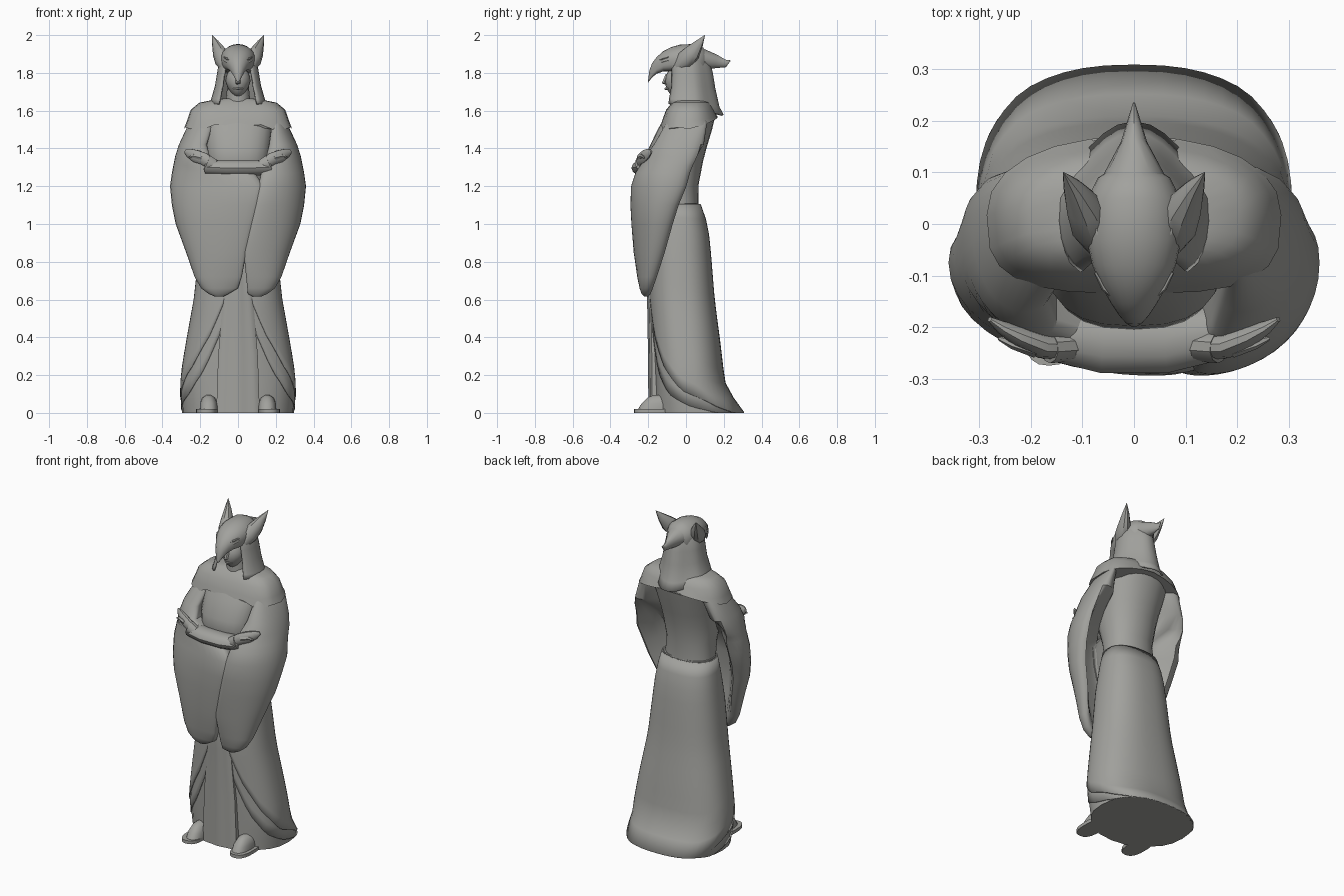
import bpy, bmesh, math
from mathutils import Vector

if "Cube" in bpy.data.objects:
    bpy.data.objects.remove(bpy.data.objects["Cube"])

stone = bpy.data.materials.new("grey_stone")
stone.diffuse_color = (0.36, 0.36, 0.34, 1)
stone.use_nodes = True
stone.node_tree.nodes["Principled BSDF"].inputs["Base Color"].default_value = stone.diffuse_color


def finish(name, bm):
    bmesh.ops.recalc_face_normals(bm, faces=bm.faces)
    me = bpy.data.meshes.new(name)
    bm.to_mesh(me)
    bm.free()
    ob = bpy.data.objects.new(name, me)
    me.materials.append(stone)
    bpy.context.collection.objects.link(ob)
    return ob


def loft(name, rings, closed=True, caps=True):
    """Skin a list of equally long point rings."""
    bm = bmesh.new()
    rows = [[bm.verts.new(p) for p in r] for r in rings]
    n = len(rows[0])
    for a, b in zip(rows, rows[1:]):
        for i in range(n if closed else n - 1):
            j = (i + 1) % n
            bm.faces.new((a[i], a[j], b[j], b[i]))
    if closed and caps:
        bm.faces.new(rows[0])
        bm.faces.new(rows[-1])
    return finish(name, bm)


def power(v, p):
    return math.copysign(abs(v) ** p, v)


def oval(a0, a1, b0, b1, e=2.0, n=24, low=None):
    """Super-ellipse filling the box a0..a1, b0..b1; low is the exponent of the lower half."""
    pts = []
    for i in range(n):
        t = 2 * math.pi * i / n
        c, s = math.cos(t), math.sin(t)
        p = 2 / (low if low and s < 0 else e)
        pts.append(((a0 + a1) / 2 + (a1 - a0) / 2 * power(c, p), (b0 + b1) / 2 + (b1 - b0) / 2 * power(s, p)))
    return pts


def level(z, rx, yf, yb, e=2.0, low=None):
    return [(x, y, z) for x, y in oval(-rx, rx, yf, yb, e, 24, low)]


def tube(name, path, n=10):
    """Tapered limb through (x, y, z, radius, flatness)."""
    rings = []
    for i, (x, y, z, r, f) in enumerate(path):
        a = Vector(path[max(i - 1, 0)][:3])
        b = Vector(path[min(i + 1, len(path) - 1)][:3])
        d = (b - a).normalized()
        side = d.cross(Vector((0, 0, 1)))
        side = side.normalized() if side.length > 1e-3 else Vector((1, 0, 0))
        up = side.cross(d)
        rings.append([Vector((x, y, z)) + side * r * f * math.cos(2 * math.pi * k / n)
                      + up * r * math.sin(2 * math.pi * k / n) for k in range(n)])
    return loft(name, rings)


def lerp(table, t):
    """Interpolate rows keyed by their first value."""
    if t <= table[0][0]:
        return table[0][1:]
    for a, b in zip(table, table[1:]):
        if t <= b[0]:
            k = (t - a[0]) / (b[0] - a[0])
            return [p + (q - p) * k for p, q in zip(a[1:], b[1:])]
    return table[-1][1:]


def thicken(ob, t):
    m = ob.modifiers.new("thickness", 'SOLIDIFY')
    m.thickness = t
    m.offset = 0


# Skirt: height, half width, front y, back y
SKIRT = [(0, .296, -.165, .30), (.05, .298, -.165, .268), (.12, .296, -.165, .207),
         (.2, .294, -.168, .192), (.35, .27, -.175, .175), (.6, .225, -.185, .142), (.85, .197, -.18, .122),
         (1.0, .178, -.16, .106), (1.06, .165, -.15, .082), (1.11, .155, -.14, .066)]
loft("skirt", [level(*r, e=2.4) for r in SKIRT])


def robe_layer(name, off, hem):
    """Outer cloth whose hem sweeps from the front centre down to the back."""
    rows, n, k = [], 48, 2 / 2.4
    for j in range(15):
        row = []
        for i in range(n):
            a = -math.pi + 2 * math.pi * i / n
            z0 = lerp(hem, abs(a))[0]
            z = z0 + (1.105 - z0) * j / 14
            rx, yf, yb = lerp(SKIRT, z)
            row.append(((rx + off) * power(math.sin(a), k),
                        (yf + yb) / 2 - ((yb - yf) / 2 + off) * power(math.cos(a), k), z))
        rows.append(row)
    thicken(loft(name, rows, caps=False), .006)


robe_layer("under_robe", .002, [(0, .62), (.3, .42), (.6, .22), (1.0, .1), (1.5, .03), (1.9, 0)])
robe_layer("over_robe", .007, [(0, .76), (.2, .62), (.5, .42), (.9, .25), (1.4, .12), (2.0, .03), (2.4, 0)])

# Pleated front panel
panel = []
for z, w, yf in [(0, .115, -.196), (.3, .105, -.198), (.6, .08, -.203), (.75, .06, -.21), (.86, .03, -.2)]:
    front = [(-w + 2 * w * i / 16, yf - .003 * math.cos(i * math.pi / 4) + .02 * abs(i / 8 - 1) ** 4, z)
             for i in range(17)]
    panel.append(front + [(w, -.1, z), (-w, -.1, z)])
loft("front_panel", panel)

# Torso with bodice
loft("torso", [level(*r, e=2.1, low=2.6) for r in [
    (1.08, .15, -.14, .068), (1.2, .145, -.17, .065), (1.33, .165, -.205, .09), (1.4, .175, -.198, .108),
    (1.5, .185, -.15, .138), (1.57, .19, -.11, .155), (1.63, .13, -.07, .1)]])

# Shoulder cape, hem dipping over the arms and curved at the neckline
cape = []
for z, rx, yf, yb, dip in [(1.665, .075, -.05, .09, 0), (1.655, .14, -.06, .11, 0), (1.642, .205, -.075, .128, 0),
                           (1.605, .25, -.105, .15, 0), (1.555, .27, -.125, .166, .01), (1.53, .286, -.135, .17, .03)]:
    ring = []
    for x, y, _ in level(z, rx, yf, yb, 2.2, 3.2):
        wave = dip * .4 * math.cos(x / rx * 9) if y < -.02 else 0
        ring.append((x, y, z - dip * abs(x / rx) - wave + (dip * max(0, y) * 8)))
    cape.append(ring)
loft("shoulder_cape", cape)

# Wide hanging sleeves, hollow behind: height, outer x, inner x, front y, back y
SLEEVE = [(1.61, -.2, -.08, -.04, .085), (1.53, -.262, -.13, -.1, .105), (1.42, -.313, -.165, -.165, .09),
          (1.36, -.332, -.15, -.2, .06), (1.31, -.342, -.06, -.225, .035), (1.27, -.35, .09, -.25, .02),
          (1.2, -.36, .135, -.27, 0), (1.1, -.35, .115, -.277, -.04), (1.0, -.33, .085, -.275, -.07),
          (.85, -.275, .045, -.268, -.11), (.72, -.23, .02, -.255, -.15), (.66, -.195, .0, -.245, -.17),
          (.63, -.155, -.05, -.235, -.185), (.615, -.12, -.08, -.22, -.2)]
for name, sx in (("sleeve_a", 1), ("sleeve_b", -1)):
    rings = []
    for z, x0, x1, y0, y1 in SLEEVE:
        if sx < 0:
            x1 = min(x1, -.03 - max(0, z - .85) * .22 - max(0, .85 - z) * .1)
        skew, hollow = lerp([(.615, 0, 0), (.72, .015, .5), (.85, .03, 1), (1.2, .06, 1),
                             (1.36, .05, .3), (1.42, .03, 0)], z)
        mid, half, ym = (x0 + x1) / 2, (x1 - x0) / 2, (y0 + y1) / 2
        ring = []
        for x, y in oval(x0, x1, y0, y1, 2.2, 32):
            u = (x - mid) / half
            if y > ym:
                y = ym + (y - ym) * (1 - hollow * 1.25 * min(1, max(0, (u + .75) / .5)))
            elif u > 0:
                y -= (y - y0) * .5 * min(1, u)
            ring.append((sx * x, max(y - skew * u, -.31), z))
        rings.append(ring)
    loft(name, rings)

# Folded forearms, cuffs and hands
tube("folded_forearms", [(-.17, -.21, 1.3, .04, 1.3), (-.06, -.225, 1.297, .043, 1.5),
                         (.06, -.225, 1.297, .043, 1.5), (.17, -.21, 1.3, .04, 1.3)], 12)
for s, tag in ((-1, "a"), (1, "b")):
    tube("cuff_" + tag, [(s * .10, -.235, 1.295, .03, 1), (s * .165, -.24, 1.325, .043, .7)])
    tube("hand_" + tag, [(s * .13, -.24, 1.31, .03, .8), (s * .18, -.237, 1.345, .034, .7),
                         (s * .225, -.217, 1.36, .034, .6), (s * .258, -.2, 1.375, .025, .5),
                         (s * .28, -.185, 1.385, .01, .5)])
    tube("thumb_" + tag, [(s * .19, -.245, 1.35, .015, 1), (s * .235, -.232, 1.36, .011, 1),
                          (s * .262, -.222, 1.35, .004, 1)], 6)
    # Sandals: flat sole and rounded foot
    loft("sole_" + tag, [[(s * .165 + x, y, z) for x, y in oval(-.057, .057, -.275, -.06, 2.6)]
                         for z in (0, .02)])
    loft("foot_" + tag, [[(s * .155 + x, y, z) for x, y in oval(-w, w, f, -.06, 2.4)]
                         for z, w, f in ((.018, .048, -.255), (.05, .046, -.235), (.08, .034, -.205),
                                         (.095, .012, -.17))])

# Neck and face
tube("neck", [(0, 0, 1.6, .07, 1), (0, -.01, 1.75, .055, 1)], 16)
bm = bmesh.new()
bmesh.ops.create_uvsphere(bm, u_segments=20, v_segments=12, radius=1)
for v in bm.verts:
    k = 1 - .3 * max(0, -v.co.z)
    v.co = (v.co.x * .066 * k, -.04 + v.co.y * .07, 1.755 + v.co.z * .085)
finish("face", bm)
tube("nose", [(0, -.098, 1.79, .012, 1), (0, -.118, 1.745, .012, 1), (0, -.1, 1.735, .006, 1)], 6)
tube("lips", [(-.025, -.092, 1.716, .004, 1), (0, -.108, 1.716, .007, 1), (.025, -.092, 1.716, .004, 1)], 6)

# Hood draping round the face, open in front, pointed at the back
hood = []
for z, rx, yf, yb, gap, drop in [(1.92, .07, -.06, .09, .4, 0), (1.87, .095, -.08, .12, .5, 0),
                                 (1.8, .106, -.085, .137, .58, 0), (1.73, .118, -.09, .15, .62, .01),
                                 (1.66, .138, -.105, .172, .62, .04), (1.635, .148, -.11, .195, .62, .06)]:
    row = []
    for i in range(25):
        a = gap + (2 * math.pi - 2 * gap) * i / 24
        s, c = math.sin(a), math.cos(a)
        back = max(0, -c)
        taper = 1 - .12 * math.sin(2 * a) ** 2 if back else 1
        p = 1 if back else .7
        row.append((rx * taper * power(s, p), (yf + yb) / 2 - (yb - yf) / 2 * taper * power(c, p), z - drop * back))
    hood.append(row)
thicken(loft("hood", hood, closed=False), .01)

# Beaked mask: y, half width, top, bottom
loft("beaked_mask", [[(x, y, z) for x, z in oval(-w, w, b, t, 2, 24, 3.2)] for y, w, t, b in [
    (.115, .03, 1.905, 1.83), (.09, .07, 1.935, 1.80), (.05, .09, 1.953, 1.79), (-.03, .092, 1.95, 1.80),
    (-.08, .081, 1.936, 1.808), (-.12, .064, 1.915, 1.808), (-.155, .044, 1.884, 1.796),
    (-.18, .027, 1.85, 1.775), (-.194, .014, 1.812, 1.757), (-.2, .003, 1.765, 1.75)]])

# Ears, eyelids and the crest at the back
for s, tag in ((-1, "a"), (1, "b")):
    tube("ear_" + tag, [(s * .065, -.04, 1.83, .03, 1), (s * .08, -.005, 1.868, .05, .85),
                        (s * .098, .035, 1.908, .044, .8), (s * .118, .07, 1.955, .024, .8),
                        (s * .137, .1, 2.0, .001, 1)], 10)
    for k, dz in (("brow_", .012), ("lid_", -.006)):
        tube(k + tag, [(s * .04, -.143, 1.855 + dz, .003, 1), (s * .058, -.124, 1.863 + dz, .006, 1),
                       (s * .075, -.094, 1.872 + dz, .003, 1)], 6)
tube("crest", [(0, .03, 1.88, .07, 1.1), (0, .10, 1.87, .052, 1.1), (0, .16, 1.86, .036, .7),
               (0, .21, 1.85, .02, .5), (0, .235, 1.865, .002, 1)], 12)

# Soft shading with crisp folds
for ob in bpy.context.scene.objects:
    ob.select_set(True)
    bpy.context.view_layer.objects.active = ob
bpy.ops.object.shade_smooth_by_angle(angle=math.radians(38))
